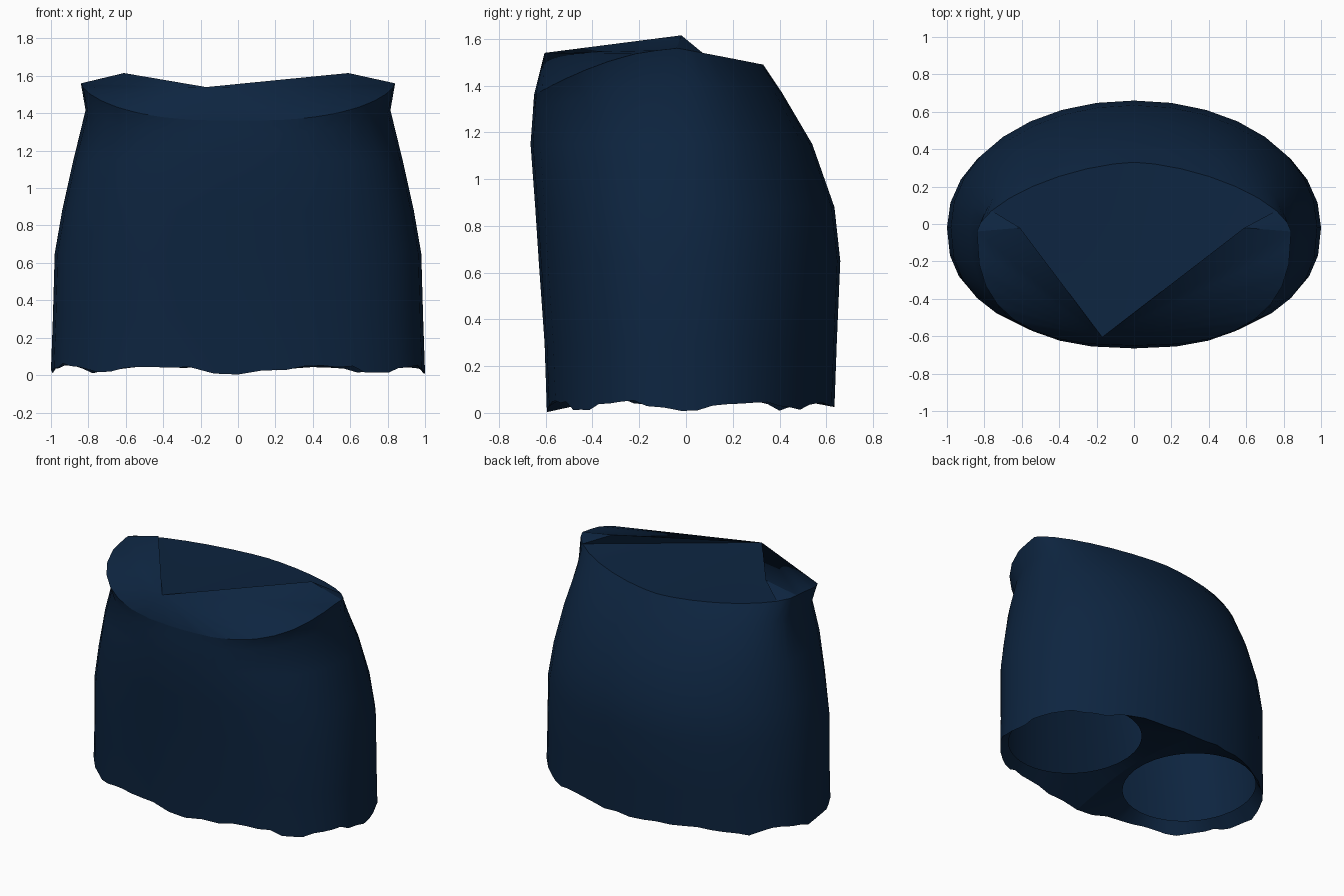
import bpy, bmesh, math, random
from mathutils import Vector

random.seed(4)
cube = bpy.data.objects.get("Cube")
if cube:
    bpy.data.objects.remove(cube)

navy = bpy.data.materials.new("navy_cloth")
navy.use_nodes = True
COLOUR = (0.004, 0.018, 0.051, 1)
navy.diffuse_color = COLOUR
shader = navy.node_tree.nodes["Principled BSDF"]
shader.inputs["Base Color"].default_value = COLOUR
shader.inputs["Roughness"].default_value = 0.8

KEYS, SUB = 32, 2
N = KEYS * SUB


def outline(width, front, back, mid, p_front=0.83, p_back=0.97):
    """Faceted oval as a list of (x, y), starting at +x and running to the back."""
    keys = []
    for k in range(KEYS):
        a = math.tau * k / KEYS
        c, s = round(math.cos(a), 6), round(math.sin(a), 6)
        p = p_back if s > 0 else p_front
        depth = back - mid if s > 0 else mid - front
        keys.append(Vector((math.copysign(abs(c) ** p, c) * width,
                            mid + math.copysign(abs(s) ** p, s) * depth)))
    return [keys[i // SUB].lerp(keys[(i // SUB + 1) % KEYS], i % SUB / SUB)
            for i in range(N)]


def rim_height(i):
    s = math.sin(math.tau * i / N)
    return 1.56 - (0.07 if s > 0 else 0.2) * abs(s) ** 1.3


def hem_height(i):
    return max(0.0, 0.034 - 0.018 * math.cos(8 * math.tau * i / N)
               + random.uniform(-0.014, 0.014))


def finish(name, bm, angle):
    mesh = bpy.data.meshes.new(name)
    bmesh.ops.recalc_face_normals(bm, faces=bm.faces)
    bm.to_mesh(mesh)
    bm.free()
    mesh.materials.append(navy)
    obj = bpy.data.objects.new(name, mesh)
    bpy.context.collection.objects.link(obj)
    bpy.ops.object.select_all(action='DESELECT')
    obj.select_set(True)
    bpy.context.view_layer.objects.active = obj
    bpy.ops.object.shade_smooth_by_angle(angle=math.radians(angle))


# Skirt body: ovals lofted from the ragged hem to the tilted waist
LEVELS = [(0.3, 0.99, -0.605, 0.645), (0.65, 0.98, -0.63, 0.66),
          (0.88, 0.94, -0.645, 0.635), (1.15, 0.88, -0.665, 0.54)]
hem = [Vector((p.x, p.y, hem_height(i)))
       for i, p in enumerate(outline(1.0, -0.595, 0.635, -0.02))]
rings = [hem]
for z, w, f, b in LEVELS:
    rings.append([Vector((p.x, p.y, z)) for p in outline(w, f, b, -0.02)])
rings.append([Vector((p.x, p.y, 1.15 + 0.65 * (rim_height(i) - 1.15)))
              for i, p in enumerate(outline(0.815, -0.655, 0.41, -0.03))])
rim = [Vector((p.x, p.y, rim_height(i)))
       for i, p in enumerate(outline(0.84, -0.65, 0.33, -0.04, 0.76, 1.25))]
rings.append(rim)

bm = bmesh.new()
loops = [[bm.verts.new(v) for v in ring] for ring in rings]
for low, high in zip(loops, loops[1:]):
    for i in range(N):
        j = (i + 1) % N
        bm.faces.new((low[i], low[j], high[j], high[i]))
finish("skirt_body", bm, 40)

# Folded waist cover: a fan from one front point, with a raised peak each side
bm = bmesh.new()
edge = [bm.verts.new(v) for v in rim]
tip = bm.verts.new((-0.17, -0.605, 1.54))
left_peak = bm.verts.new((0.59, -0.02, 1.615))
right_peak = bm.verts.new((-0.61, -0.02, 1.615))
FOLDS = ((0, N // 16, left_peak), (N * 7 // 16, N // 2, right_peak))
centres = [tip] * N
for start, end, peak in FOLDS:
    centres[start:end] = [peak] * (end - start)
    bm.faces.new((edge[start], peak, tip))
    bm.faces.new((peak, edge[end], tip))
for i in range(N):
    bm.faces.new((edge[i], edge[(i + 1) % N], centres[i]))
finish("waist_cover", bm, 20)

# Underside: each half of the hem runs in to an open leg hole
for side, name in ((1, "left_leg_opening"), (-1, "right_leg_opening")):
    first = -N // 4 if side > 0 else N // 4
    outer = [hem[i % N] for i in range(first, first + N // 2 + 1)]
    a, b = outer[-1], outer[0]
    for k in range(1, 12):
        point = a.lerp(b, k / 12)
        point.z += 0.08 * math.sin(math.pi * k / 12)
        outer.append(point)
    middle = Vector((side * 0.5, -0.02, 0.11))
    bm = bmesh.new()
    out_loop = [bm.verts.new(v) for v in outer]
    leg_loop = []
    for v in outer:
        angle = math.atan2(v.y - middle.y, v.x - middle.x)
        leg_loop.append(bm.verts.new(middle + Vector(
            (0.43 * math.cos(angle), 0.47 * math.sin(angle), 0))))
    for i in range(len(outer)):
        j = (i + 1) % len(outer)
        bm.faces.new((out_loop[i], out_loop[j], leg_loop[j], leg_loop[i]))
    finish(name, bm, 30)
